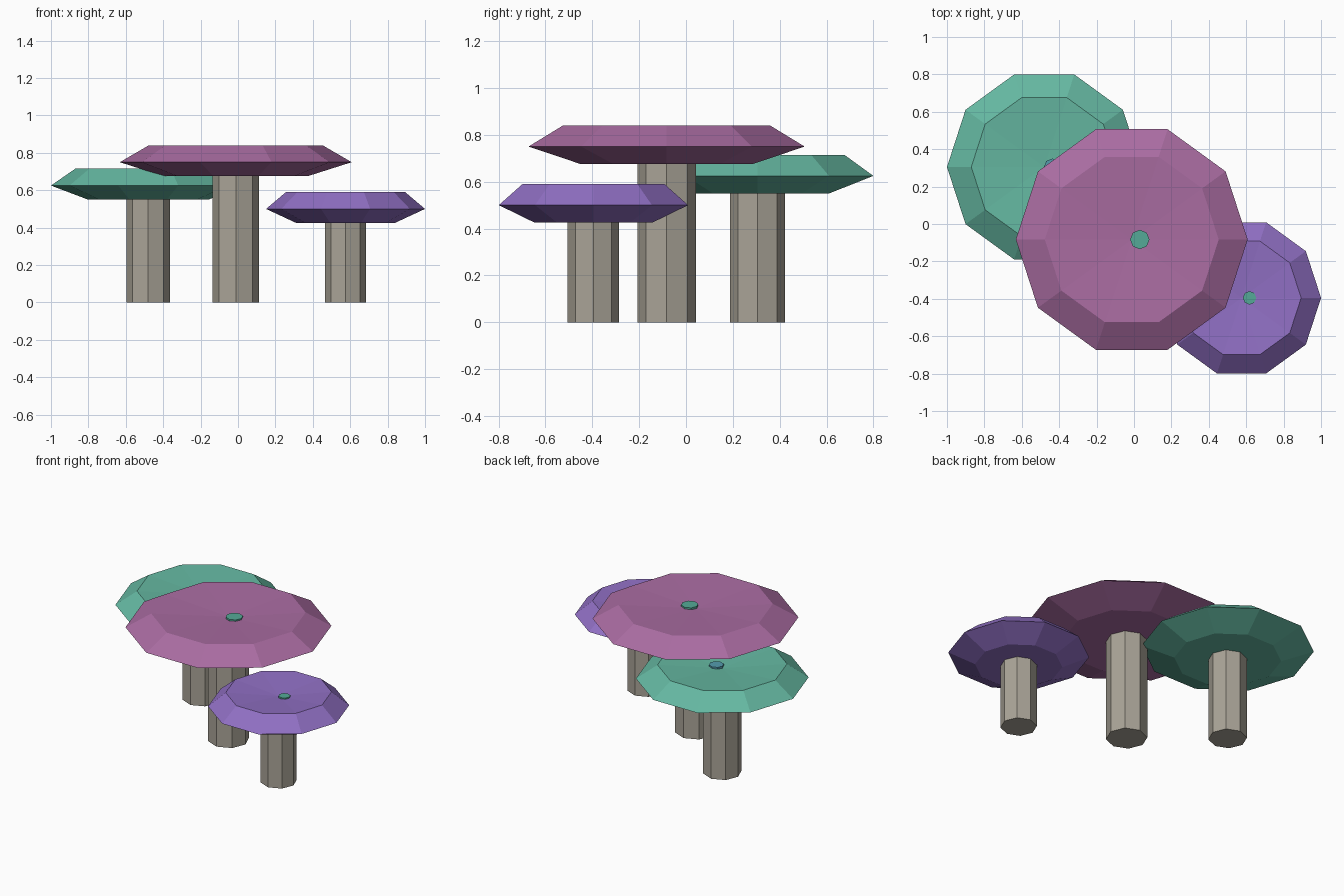
import bpy, bmesh
from math import cos, sin, pi

if "Cube" in bpy.data.objects:
    bpy.data.objects.remove(bpy.data.objects["Cube"])


def material(name, rgb):
    m = bpy.data.materials.new(name)
    m.diffuse_color = (*rgb, 1)
    m.use_nodes = True
    m.node_tree.nodes["Principled BSDF"].inputs["Base Color"].default_value = m.diffuse_color
    return m


def lathe(name, centre, profile, sides, mat):
    """Flat-faced solid of revolution; radius 0 makes a pole, open ends are capped."""
    bm = bmesh.new()
    rings = []
    for r, z in profile:
        n = sides if r > 0 else 1
        rings.append([bm.verts.new((r * cos(2 * pi * i / sides),
                                    r * sin(2 * pi * i / sides), z)) for i in range(n)])
    for a, b in zip(rings, rings[1:]):
        for i in range(sides):
            j = (i + 1) % sides
            if len(b) == 1:
                bm.faces.new((a[i], a[j], b[0]))
            else:
                bm.faces.new((a[i], a[j], b[j], b[i]))
    for end in (rings[0], rings[-1]):
        if len(end) > 1:
            bm.faces.new(end)
    bmesh.ops.recalc_face_normals(bm, faces=bm.faces)
    me = bpy.data.meshes.new(name)
    bm.to_mesh(me)
    bm.free()
    me.materials.append(mat)
    ob = bpy.data.objects.new(name, me)
    ob.location = (centre[0], centre[1], 0)
    bpy.context.collection.objects.link(ob)
    return ob


stone = material("stem_stone", (0.40, 0.37, 0.31))
teal = material("teal", (0.09, 0.40, 0.31))
blue = material("blue", (0.09, 0.33, 0.42))
green = material("green", (0.13, 0.48, 0.36))
pink = material("pink", (0.40, 0.15, 0.36))
violet = material("violet", (0.28, 0.16, 0.55))

# name, centre, plate radius, rim height, stem radius, dot radius, plate and dot colours
PLATES = [
    ("middle", (-0.012, -0.083), 0.62, 0.75, 0.125, 0.052, pink, teal),
    ("left", (-0.48, 0.305), 0.52, 0.625, 0.117, 0.045, green, blue),
    ("right", (0.575, -0.395), 0.425, 0.50, 0.11, 0.036, violet, teal),
]

for name, c, r, z, stem_r, dot_r, plate_mat, dot_mat in PLATES:
    # octagonal stem, running a little way into the plate
    lathe(name + "_stem", c, [(stem_r, 0), (stem_r, z - 0.03)], 8, stone)
    # ten-sided plate with sloping edges and a shallow dished top
    lathe(name + "_plate", c, [(0.62 * r, z - 0.075), (r, z), (0.75 * r, z + 0.09),
                               (0, z + 0.065)], 10, plate_mat)
    # small coloured dot just off the centre of the dish
    lathe(name + "_dot", (c[0] + 0.043, c[1]),
          [(dot_r, z + 0.04), (dot_r, z + 0.079)], 8, dot_mat)
